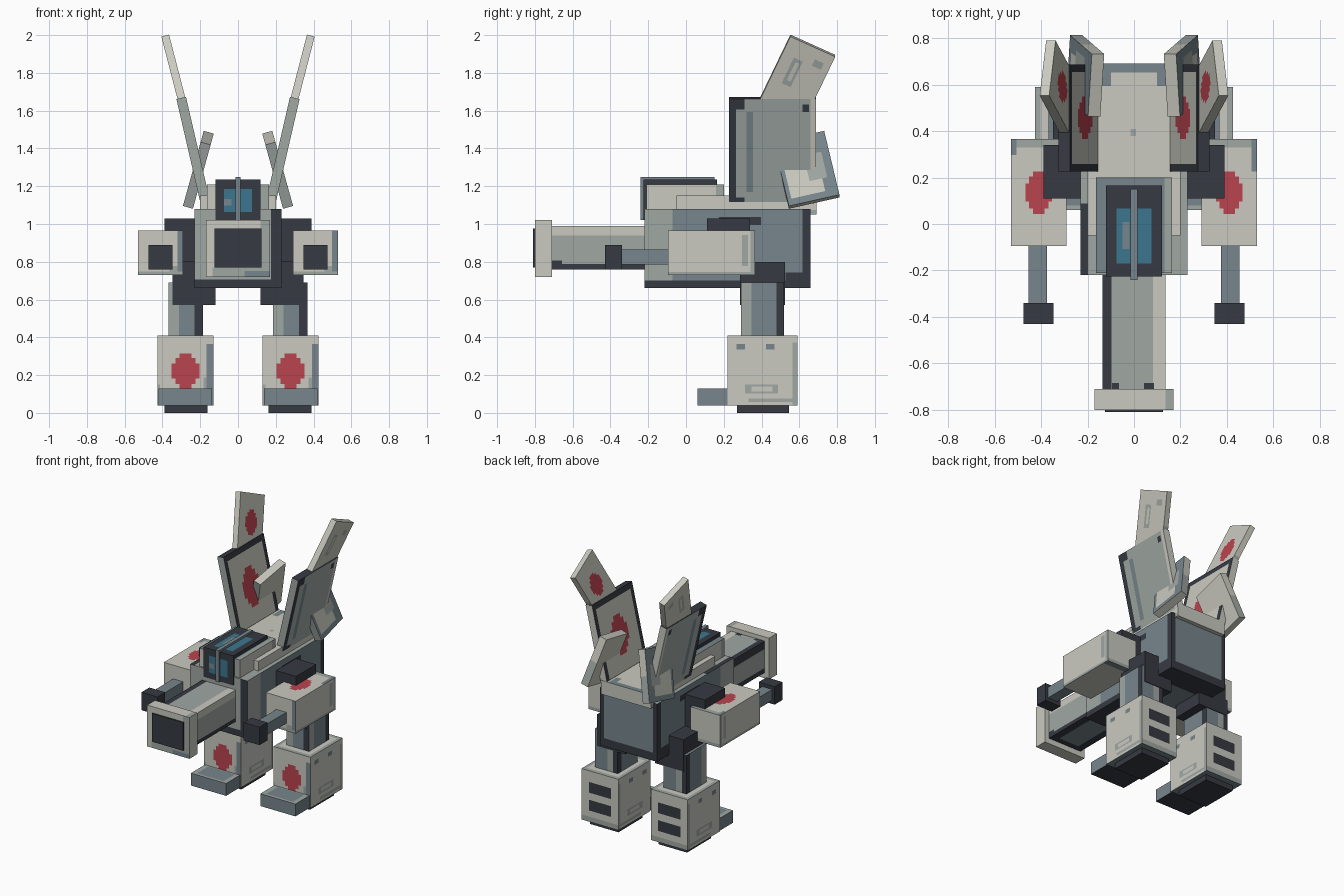
import bpy, bmesh, math
from mathutils import Matrix, Vector

if "Cube" in bpy.data.objects:
    bpy.data.objects.remove(bpy.data.objects["Cube"])

# ---------- flat colours ----------
def lin(c):
    c /= 255
    return c / 12.92 if c <= 0.04045 else ((c + 0.055) / 1.055) ** 2.4

PALETTE = {
    "bone": (202, 202, 192),
    "light_grey": (160, 168, 164),
    "blue_grey": (119, 134, 140),
    "charcoal": (54, 58, 66),
    "red": (186, 67, 78),
    "glass_blue": (60, 118, 142),
}
MATS = {}
for key, rgb in PALETTE.items():
    m = bpy.data.materials.new(key)
    m.diffuse_color = (*[lin(c) for c in rgb], 1)
    m.use_nodes = True
    m.node_tree.nodes["Principled BSDF"].inputs["Base Color"].default_value = m.diffuse_color
    MATS[key] = m
NAMES = list(PALETTE)
W, L, G, D, R, B = NAMES

# ---------- helpers ----------
def spot(face, cu, cv, ru, rv, col):
    """Stepped round marking made of three stacked rectangles."""
    return [(face, cu - ru * a, cu + ru * a, cv - rv * b, cv + rv * b, col)
            for a, b in ((1, .42), (.72, .75), (.42, 1))]

def rim(face, edge, fill, t=.1):
    """Border colour with a lighter field inside."""
    return [(face, 0, 1, 0, 1, edge), (face, t, 1 - t, t, 1 - t, fill)]

def part(name, lo, hi, base, paint=(), matrix=None):
    """Box whose faces are cut into coloured rectangles.
    paint: (face, u0, u1, v0, v1, colour) in 0..1 along the two other axes."""
    lo, hi = Vector(lo), Vector(hi)
    bm = bmesh.new()
    for axis in range(3):
        ua, va = [a for a in range(3) if a != axis]
        for sign in "-+":
            rects = [p for p in paint if p[0] == sign + "xyz"[axis]]
            us = sorted({0.0, 1.0, *[x for p in rects for x in p[1:3]]})
            vs = sorted({0.0, 1.0, *[x for p in rects for x in p[3:5]]})
            for u0, u1 in zip(us, us[1:]):
                for v0, v1 in zip(vs, vs[1:]):
                    cu, cv, col = (u0 + u1) / 2, (v0 + v1) / 2, base
                    for p in rects:
                        if p[1] < cu < p[2] and p[3] < cv < p[4]:
                            col = p[5]
                    ring = []
                    for u, v in ((u0, v0), (u1, v0), (u1, v1), (u0, v1)):
                        co = Vector((0, 0, 0))
                        co[axis] = hi[axis] if sign == "+" else lo[axis]
                        co[ua] = lo[ua] + (hi[ua] - lo[ua]) * u
                        co[va] = lo[va] + (hi[va] - lo[va]) * v
                        ring.append(bm.verts.new(co))
                    if (sign == "+") == (axis == 1):
                        ring.reverse()
                    bm.faces.new(ring).material_index = NAMES.index(col)
    bmesh.ops.remove_doubles(bm, verts=bm.verts, dist=1e-5)
    if matrix:
        bm.transform(matrix)
    me = bpy.data.meshes.new(name)
    bm.to_mesh(me)
    bm.free()
    for n in NAMES:
        me.materials.append(MATS[n])
    ob = bpy.data.objects.new(name, me)
    bpy.context.collection.objects.link(ob)
    return ob

def side_part(name, s, lo, hi, base, paint=()):
    """Box given for the +x side, placed on side s."""
    a, b = sorted((s * lo[0], s * hi[0]))
    return part(name, (a, *lo[1:]), (b, *hi[1:]), base, paint)

def panel(name, s, centre, size, tilt, lean, base, paint):
    """Thin board tilted sideways (tilt) and swung within its own plane (lean)."""
    mat = (Matrix.Translation((s * centre[0], centre[1], centre[2]))
           @ Matrix.Rotation(math.radians(s * tilt), 4, 'Y')
           @ Matrix.Rotation(math.radians(lean), 4, 'X'))
    h = Vector(size) / 2
    return part(name, -h, h, base, paint, mat)

# ---------- hull ----------
hull = []
for f in ("+x", "-x"):
    hull += [(f, 0, .17, .1, 1, L), (f, .95, 1, 0, 1, D), (f, .85, 1, 0, .2, D),
             (f, 0, 1, 0, .1, D), (f, .45, .7, .8, .9, D)]
hull += [("-y", 0, 1, 0, 1, L), ("-y", .88, 1, 0, 1, D), ("-y", 0, 1, 0, .11, D),
         ("+y", 0, 1, 0, .14, D), ("+y", 0, .07, 0, 1, D), ("+y", .93, 1, 0, 1, D),
         ("+z", 0, 1, 0, 1, L), ("+z", 0, .07, 0, .35, D)]
hull += rim("-z", D, G, .2)
part("hull", (-.23, -.22, .66), (.23, .66, 1.08), G, hull)
part("back_deck", (-.2, -.05, 1.05), (.2, .69, 1.15), W,
     [("+z", .15, .85, .87, 1, G), ("+z", .25, .75, .87, .95, W),
      ("+z", .46, .52, .58, .62, L), ("+x", 0, 1, 0, .25, L), ("-x", 0, 1, 0, .25, L)])

# ---------- cockpit ----------
part("cockpit_surround", (-.163, -.21, 1.02), (.163, .2, 1.21), W,
     [("+z", 0, 1, 0, 1, G), ("+z", .9, 1, 0, 1, L), ("-y", 0, .5, 0, 1, W),
      ("-y", .5, 1, 0, 1, L), ("+x", .9, 1, 0, 1, L), ("-x", 0, .1, 0, 1, L)])
part("canopy", (-.12, -.225, 1.02), (.12, .165, 1.235), D,
     [("-y", .19, .81, .2, .77, B), ("-y", .19, .36, .36, .52, G),
      ("+z", .19, .81, .14, .75, B), ("+z", .29, .42, .3, .6, G)])
part("canopy_ridge", (-.014, -.24, 1.02), (.014, .15, 1.25), G)

# ---------- main cannon ----------
part("cannon_barrel", (-.135, -.72, .76), (.135, -.2, .99), L,
     [("+z", 0, .14, 0, 1, D), ("+z", .14, .8, 0, 1, L), ("+z", .8, 1, 0, 1, W),
      ("+z", .15, .26, 0, .07, D), ("+z", .66, .82, 0, .07, D),
      ("+x", 0, 1, .78, 1, W), ("+x", 0, 1, 0, .12, D), ("+x", 0, .12, .1, .2, D),
      ("-x", 0, 1, 0, .15, D), ("-x", 0, 1, .75, 1, D),
      ("-z", 0, 1, 0, 1, D), ("-z", .2, .8, .1, .9, G)])
part("cannon_muzzle", (-.17, -.8, .72), (.17, -.71, 1.02), W,
     [("-y", .85, 1, 0, 1, L), ("-y", .1, 1, 0, .17, L), ("-y", .6, 1, 0, .1, G),
      ("+z", .9, 1, 0, 1, L)])
part("cannon_bore", (-.125, -.81, .77), (.125, -.75, .975), D)

for s, side in ((1, "right"), (-1, "left")):
    out, inn = ("+x", "-x") if s > 0 else ("-x", "+x")

    # ---------- arms ----------
    side_part(f"{side}_shoulder", s, (.2, .11, .8), (.39, .34, 1.03), D)
    side_part(f"{side}_arm_pod", s, (.29, -.095, .73), (.53, .365, .965), W,
              [("+z", 0, 1, .92, 1, L), ("+z", .9, 1, .7, 1, G), ("+z", 0, .1, .85, 1, G)]
              + spot("+z", .5, .5, .24, .2, R)
              + [("-y", .87, 1, 0, 1, G), ("-y", .7, .87, 0, .2, L), ("-y", 0, 1, 0, .08, L),
                 (out, .95, 1, 0, 1, L), (out, 0, 1, 0, .07, L), (out, .85, .92, .2, .9, L),
                 ("+y", 0, 1, 0, .1, L), ("-z", 0, 1, .9, 1, G)])
    side_part(f"{side}_arm_gun", s, (.375, -.36, .785), (.455, -.08, .865), G)
    side_part(f"{side}_arm_gun_tip", s, (.347, -.43, .76), (.475, -.34, .89), D)

    # ---------- legs ----------
    side_part(f"{side}_hip", s, (.12, .285, .57), (.348, .525, .8), D)
    side_part(f"{side}_shin", s, (.185, .29, .38), (.368, .52, .69), G,
              [("-y", 0, .3, 0, 1, L), ("-y", .75, 1, 0, 1, D), (out, 0, .25, 0, 1, L),
               (out, .82, 1, 0, 1, D), (inn, .8, 1, 0, 1, D),
               ("+y", 0, .2, 0, 1, D), ("+y", .2, .45, 0, 1, L)])
    side_part(f"{side}_foot", s, (.13, .22, .04), (.427, .59, .41), W,
              [("-y", .88, 1, 0, .88, G), ("-y", .82, .88, 0, .4, L), ("-y", 0, .05, 0, .3, L)]
              + spot("-y", .5, .49, .25, .25, R)
              + [(f, .93, 1, 0, .9, L) for f in ("+x", "-x")]
              + [(f, .3, .93, .05, .1, L) for f in ("+x", "-x")]
              + [(f, .25, .72, .17, .3, L) for f in ("+x", "-x")]
              + [(f, .34, .64, .2, .27, W) for f in ("+x", "-x")]
              + [(f, a, a + .12, .8, .88, G) for f in ("+x", "-x") for a in (.13, .55)]
              + [("+y", 0, 1, 0, .1, L), ("+y", .2, .8, .22, .43, D), ("+y", .2, .8, .57, .78, D)]
              + [("+z", 0, 1, 0, 1, L), ("+z", .08, .92, .08, .92, W), ("-z", 0, 1, 0, 1, G)])
    side_part(f"{side}_toe", s, (.138, .06, .04), (.42, .23, .13), G,
              rim("+z", L, G, .12) + [("-z", 0, 1, 0, 1, D)])
    side_part(f"{side}_sole", s, (.162, .27, 0), (.39, .545, .05), D)

    # ---------- wings ----------
    panel(f"{side}_wing", s, (.236, .457, 1.387), (.052, .46, .575), 13, 0, W,
          rim(inn, D, W, .07) + spot(inn, .5, .5, .2, .24, R)
          + [(out, 0, 1, 0, 1, L), (out, 0, .08, 0, 1, D), (out, 0, .18, .9, 1, D),
             (out, 0, .18, 0, .07, D), (out, .85, .92, .88, .95, D),
             (out, .2, .28, .12, .88, G), (out, .94, 1, 0, 1, W),
             ("-y", 0, 1, 0, 1, L), ("+z", 0, 1, 0, 1, D)])
    panel(f"{side}_wing_tip", s, (.328, .59, 1.775), (.042, .262, .385), 14.5, -25, W,
          spot(inn, .5, .5, .24, .22, R)
          + [(out, .25, .45, .35, .75, L), (out, .32, .4, .42, .7, W),
             (out, .65, .85, .75, .85, L), ("+y", 0, 1, 0, .4, L)])
    panel(f"{side}_rear_fin", s, (.21, .638, 1.287), (.055, .275, .36), -15.5, 13, W,
          [(out, 0, 1, 0, 1, G), (out, .08, .75, .1, .6, W), (out, .5, .85, .3, .7, L),
           (inn, .1, .3, .1, .5, L), ("+y", 0, 1, 0, .5, L), ("-y", 0, 1, 0, 1, L)])
